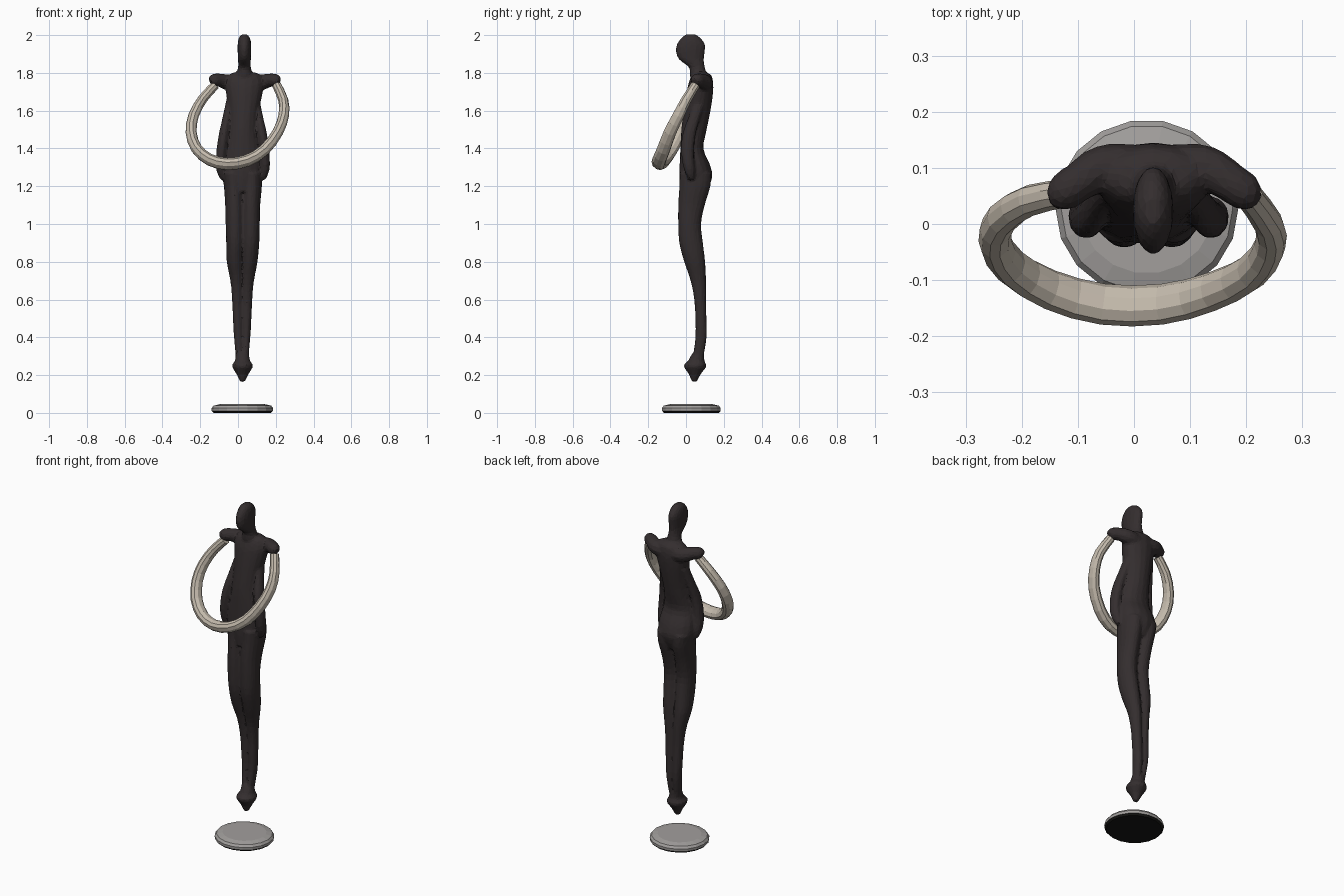
import bpy, bmesh, math
from mathutils import Vector


def material(name, rgb):
    m = bpy.data.materials.new(name)
    m.diffuse_color = (*rgb, 1)
    return m


DARK = material("dark bronze", (0.034, 0.027, 0.028))
CREAM = material("cream", (0.56, 0.50, 0.42))
GREY = material("warm grey", (0.36, 0.345, 0.335))
BLACK = material("black underside", (0.008, 0.008, 0.007))


def smooth_rows(rows, steps):
    """Catmull-Rom interpolation between the given rows."""
    out = []
    r = [rows[0]] + list(rows) + [rows[-1]]
    for i in range(1, len(r) - 2):
        a, b, c, d = r[i - 1:i + 3]
        for k in range(steps):
            t = k / steps
            out.append(tuple(
                0.5 * (2 * q + (s - p) * t + (2 * p - 5 * q + 4 * s - w) * t * t
                       + (3 * q - p - 3 * s + w) * t ** 3)
                for p, q, s, w in zip(a, b, c, d)))
    return out + [tuple(rows[-1])]


def sweep(bm, rows, ref, n=16, steps=3, level=False):
    """Loft ellipses; each row is x, y, z, radius across, radius along ref."""
    rows = smooth_rows(rows, steps)
    ref = Vector(ref)
    pts = [Vector(r[:3]) for r in rows]
    rings = []
    for i, r in enumerate(rows):
        t = pts[min(i + 1, len(pts) - 1)] - pts[max(i - 1, 0)]
        t = Vector((0, 0, 1)) if level else t.normalized()
        u = t.cross(ref).normalized()
        v = u.cross(t)
        rings.append([bm.verts.new(pts[i] + u * math.cos(a) * r[3] + v * math.sin(a) * r[4])
                      for a in (2 * math.pi * k / n for k in range(n))])
    for a, b in zip(rings, rings[1:]):
        for k in range(n):
            bm.faces.new((a[k], a[(k + 1) % n], b[(k + 1) % n], b[k]))
    bm.faces.new(rings[0][::-1])
    bm.faces.new(rings[-1])


def levels(rows):
    """Turn z, centre x, half width, front y, back y into sweep rows."""
    return [(cx, (f + b) / 2, z, hw, (b - f) / 2) for z, cx, hw, f, b in rows]


def finish(bm, name, *mats):
    bmesh.ops.recalc_face_normals(bm, faces=bm.faces[:])
    me = bpy.data.meshes.new(name)
    bm.to_mesh(me)
    bm.free()
    for m in mats:
        me.materials.append(m)
    ob = bpy.data.objects.new(name, me)
    bpy.context.collection.objects.link(ob)
    return ob


# Figure: overlapping lofts fused into one skin
body = bmesh.new()
Y = (0, 1, 0)

# head and neck
sweep(body, levels([
    (1.74, .032, .06, .03, .12), (1.79, .033, .045, .02, .11),
    (1.83, .034, .034, .015, .10), (1.87, .034, .034, -.037, .095),
    (1.91, .034, .036, -.054, .10), (1.95, .034, .036, -.050, .102),
    (1.985, .034, .030, -.026, .078), (2.004, .034, .014, .0, .05)]), Y, level=True)

# torso
sweep(body, levels([
    (1.17, .024, .085, -.03, .11), (1.25, .022, .108, -.036, .14),
    (1.32, .022, .108, -.034, .125), (1.40, .023, .092, -.030, .092),
    (1.50, .025, .078, -.025, .11), (1.60, .030, .082, -.012, .13),
    (1.68, .033, .095, 0, .142), (1.74, .035, .103, .012, .145),
    (1.785, .035, .088, .03, .135), (1.802, .034, .06, .05, .11)]), Y, level=True)

# legs, side by side
LEG = [(1.27, .022, .105, -.035, .135), (1.2, .026, .100, -.036, .13),
       (1.1, .025, .092, -.042, .10), (1.0, .025, .090, -.042, .08),
       (.9, .025, .087, -.036, .09), (.8, .022, .081, -.01, .102),
       (.7, .022, .062, .024, .106), (.6, .022, .053, .043, .106),
       (.5, .022, .049, .049, .109), (.4, .022, .043, .049, .11), (.28, .022, .032, .033, .09)]
for s in (-1, 1):
    sweep(body, levels([(z, cx + s * hw * .47, hw * .54, f, b)
                        for z, cx, hw, f, b in LEG]), Y, level=True)
    # arms hanging against the hips
    sweep(body, [(.026 + s * x, y, z, rx, ry) for x, y, z, rx, ry in (
        (.070, .075, 1.66, .018, .03), (.085, .045, 1.57, .022, .032),
        (.102, .015, 1.47, .027, .036), (.114, .008, 1.37, .028, .034),
        (.116, .018, 1.29, .026, .030), (.106, .028, 1.235, .015, .016))],
        Y, n=10, level=True)
    # shoulder stubs
    sweep(body, [(.036 + s * x, y, z, r, r) for x, y, z, r in (
        (.03, .10, 1.74, .042), (.09, .10, 1.75, .042),
        (.135, .075, 1.762, .036), (.165, .055, 1.76, .034), (.183, .048, 1.752, .02))],
        (0, 0, 1), n=10)

# flared pointed foot
sweep(body, levels([
    (.32, .022, .034, .036, .094), (.275, .024, .040, .01, .098),
    (.255, .024, .056, -.012, .108), (.24, .024, .054, -.010, .106),
    (.205, .024, .032, .015, .078), (.165, .024, .013, .03, .058)]), Y, steps=1, level=True)

fig = finish(body, "standing_figure", DARK)
m = fig.modifiers.new("fuse", 'REMESH')
m.mode = 'VOXEL'
m.voxel_size = 0.0075
m = fig.modifiers.new("soften", 'SMOOTH')
m.iterations = 5
m = fig.modifiers.new("facet", 'DECIMATE')
m.ratio = 0.12

# Open hoop from shoulder to shoulder
ring = bmesh.new()
path = [(-.12, .055, 1.735), (-.185, .042, 1.665), (-.235, .01, 1.575), (-.248, -.03, 1.485),
        (-.22, -.075, 1.40), (-.15, -.117, 1.34), (-.055, -.143, 1.318), (.05, -.143, 1.336),
        (.14, -.12, 1.392), (.21, -.085, 1.485), (.242, -.04, 1.575), (.24, .0, 1.655),
        (.205, .05, 1.735)]
last = len(path) - 1
rows = []
for i, p in enumerate(path):
    swell = math.sin(math.pi * i / last)
    rows.append((*p, .025 + .006 * swell, .025 + .013 * swell))
sweep(ring, rows, (0, -.9, .45), n=10, steps=2)
finish(ring, "arm_hoop", CREAM)

# Rounded base disc with black underside
base = bmesh.new()
sweep(base, [(.023, .028, z, r, r * .97) for z, r in (
    (0, .152), (.010, .162), (.025, .163), (.038, .153), (.046, .12))],
    Y, n=18, steps=1, level=True)
disc = finish(base, "base_disc", GREY, BLACK)
for p in disc.data.polygons:
    p.material_index = 1 if p.normal.z < -0.6 else 0
